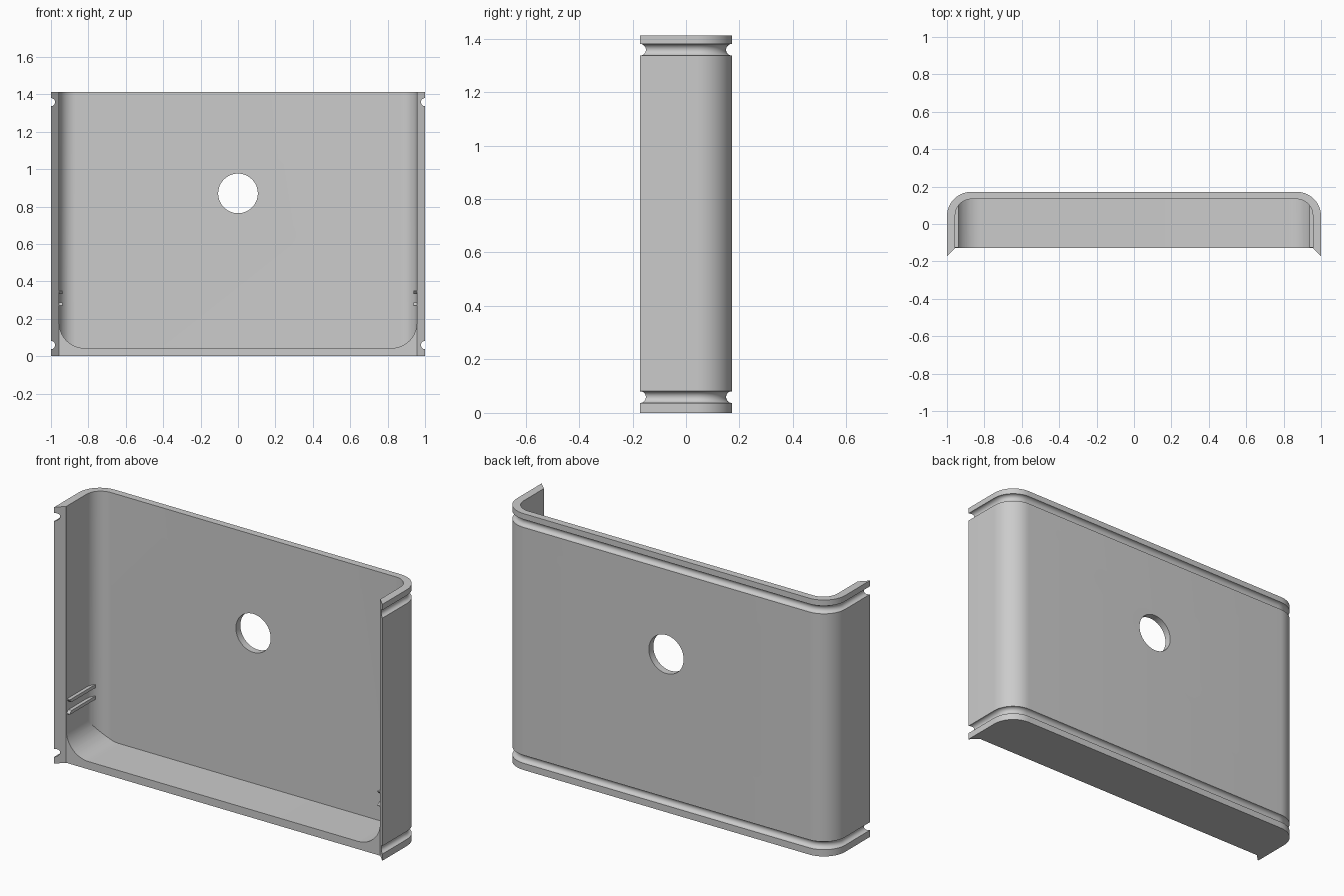
import bpy, bmesh, math

if "Cube" in bpy.data.objects:
    bpy.data.objects.remove(bpy.data.objects["Cube"], do_unlink=True)

W, D, H = 1.0, 0.172, 1.412      # half width, half depth, height
T = 0.043                        # wall thickness
R_OUT, R_IN, R_FLOOR = 0.13, 0.087, 0.135
GROOVE = 0.022

grey = bpy.data.materials.new("plain grey")
grey.use_nodes = True
grey.diffuse_color = (0.6, 0.6, 0.6, 1)
grey.node_tree.nodes["Principled BSDF"].inputs["Base Color"].default_value = (0.6, 0.6, 0.6, 1)


def loft(name, rings):
    """Skin closed rings of equal length and cap both ends."""
    bm = bmesh.new()
    rows = [[bm.verts.new(p) for p in ring] for ring in rings]
    n = len(rows[0])
    for a, b in zip(rows, rows[1:]):
        for i in range(n):
            j = (i + 1) % n
            bm.faces.new((a[i], a[j], b[j], b[i]))
    bm.faces.new(rows[0])
    bm.faces.new(rows[-1])
    bmesh.ops.recalc_face_normals(bm, faces=bm.faces)
    mesh = bpy.data.meshes.new(name)
    bm.to_mesh(mesh)
    bm.free()
    mesh.materials.append(grey)
    obj = bpy.data.objects.new(name, mesh)
    bpy.context.collection.objects.link(obj)
    return obj


def cut(target, tool, operation):
    """Apply a boolean and remove the tool."""
    mod = target.modifiers.new("cut", "BOOLEAN")
    mod.operation, mod.solver, mod.object = operation, "EXACT", tool
    bpy.context.view_layer.objects.active = target
    bpy.ops.object.modifier_apply(modifier=mod.name)
    bpy.data.objects.remove(tool, do_unlink=True)


def rounded_end(half, end, r, steps=14):
    """Two rounded corners at the far end of a U, from -half to +half."""
    angles = [math.pi / 2 * i / steps for i in range(steps + 1)]
    left = [(-half + r - r * math.cos(a), end - r + r * math.sin(a)) for a in angles]
    return left + [(-u, v) for u, v in reversed(left)]


# Shell outline with pointed front lips, shrunk by an inset for the grooves
def outline(inset, z):
    pts = rounded_end(W - inset, D - inset, R_OUT - inset)
    pts += [(W - inset, -D + inset), (W - T, -D + T),
            (-W + T, -D + T), (-W + inset, -D + inset)]
    return [(x, y, z) for x, y in pts]


rings = [outline(0, 0)]
for centre in (0.059, 1.358):
    for i in range(13):
        a = math.pi * i / 12
        rings.append(outline(GROOVE * math.sin(a), centre - GROOVE * math.cos(a)))
rings.append(outline(0, H))
shell = loft("shell", rings)

# Cavity: rounded back corners crossed with rounded floor corners
half = W - T - 0.001
plan = rounded_end(half, D - T + 0.004, R_IN) + [(half, -0.5), (-half, -0.5)]
cavity = loft("cavity_cutter", [[(x, y, z) for x, y in plan] for z in (-0.2, H + 0.2)])
front = rounded_end(half, -T, R_FLOOR) + [(half, -H - 0.1), (-half, -H - 0.1)]
floor = loft("floor_cutter", [[(x, y, -z) for x, z in front] for y in (-0.4, 0.4)])
cut(cavity, floor, "INTERSECT")
cut(shell, cavity, "DIFFERENCE")

# Round hole through the back wall
circle = [(0.106 * math.cos(a), 0.87 + 0.106 * math.sin(a))
          for a in (math.tau * i / 64 for i in range(64))]
cut(shell, loft("hole_cutter", [[(x, y, z) for x, z in circle] for y in (0, 0.4)]), "DIFFERENCE")

bpy.ops.object.select_all(action="DESELECT")
shell.select_set(True)
bpy.context.view_layer.objects.active = shell
bpy.ops.object.shade_smooth_by_angle(angle=math.radians(30))

# Paired guide ribs on each side wall, flared apart at the front
for side, sx in (("left", 1), ("right", -1)):
    for level, z, s in (("upper", 0.341, 1), ("lower", 0.277, -1)):
        h = 0.009 * s
        profile = [(-0.125, z + h), (0.1, z + h), (0.1, z - h),
                   (-0.11, z - h), (-0.125, z + h * 0.6)]
        loft(f"{side}_{level}_guide_rib",
             [[(sx * x, y, v) for y, v in profile] for x in (0.937, 0.97)])
